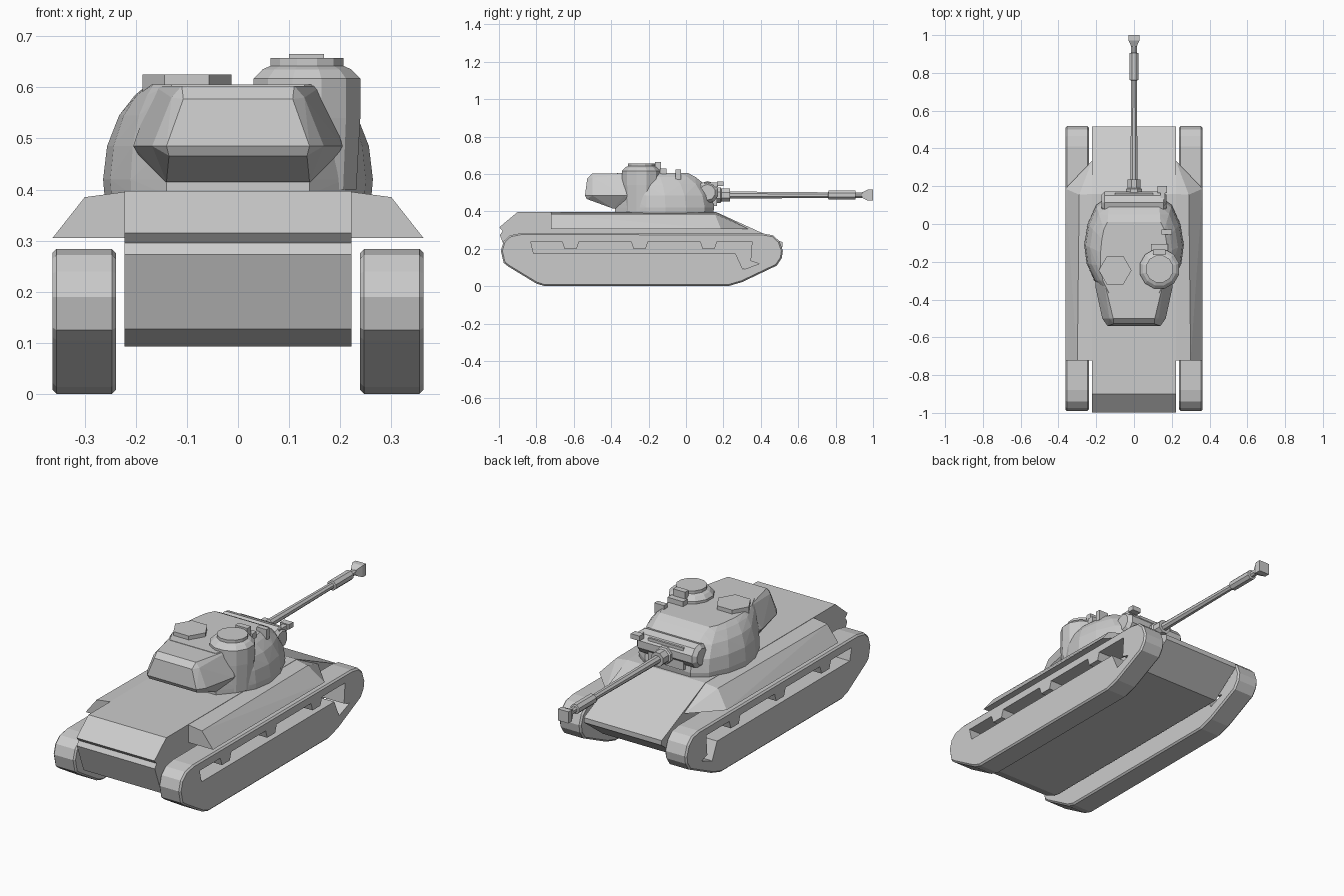
import bpy, bmesh, math
from mathutils import Matrix, Vector

if "Cube" in bpy.data.objects:
    bpy.data.objects.remove(bpy.data.objects["Cube"])


def finish(name, bm, mirror=False):
    bmesh.ops.recalc_face_normals(bm, faces=bm.faces)
    me = bpy.data.meshes.new(name)
    bm.to_mesh(me)
    bm.free()
    ob = bpy.data.objects.new(name, me)
    bpy.context.collection.objects.link(ob)
    if mirror:
        ob.modifiers.new("mirror", 'MIRROR')
    return ob


def prism(name, profile, x0, x1):
    """Side profile (y, z) extruded across x."""
    bm = bmesh.new()
    face = bm.faces.new([bm.verts.new((x0, y, z)) for y, z in profile])
    out = bmesh.ops.extrude_face_region(bm, geom=[face])
    moved = [g for g in out["geom"] if isinstance(g, bmesh.types.BMVert)]
    bmesh.ops.translate(bm, verts=moved, vec=(x1 - x0, 0, 0))
    return finish(name, bm)


def hull_of(name, pts, both_sides=False, mirror=False):
    """Convex solid through the points, optionally with their x-mirrored twins."""
    bm = bmesh.new()
    if both_sides:
        pts = pts + [(-x, y, z) for x, y, z in pts]
    for p in pts:
        bm.verts.new(p)
    bmesh.ops.convex_hull(bm, input=bm.verts)
    loose = [v for v in bm.verts if not v.link_faces]
    bmesh.ops.delete(bm, geom=loose, context='VERTS')
    bmesh.ops.dissolve_limit(bm, angle_limit=0.02, verts=bm.verts, edges=bm.edges)
    return finish(name, bm, mirror)


def lathe(name, profile, centre, axis, sides, turn=0.0):
    """Profile of (radius, distance along axis) turned round an axis."""
    rot = {'X': Matrix.Rotation(math.pi / 2, 3, 'Y'),
           'Y': Matrix.Rotation(-math.pi / 2, 3, 'X'),
           'Z': Matrix.Identity(3)}[axis]
    bm = bmesh.new()
    rings = []
    for r, d in profile:
        ring = []
        for i in range(sides):
            a = turn + 2 * math.pi * i / sides
            p = rot @ Vector((r * math.cos(a), r * math.sin(a), d))
            ring.append(bm.verts.new(p + Vector(centre)))
        rings.append(ring)
    for a, b in zip(rings, rings[1:]):
        for i in range(sides):
            j = (i + 1) % sides
            bm.faces.new((a[i], a[j], b[j], b[i]))
    bm.faces.new(rings[0])
    bm.faces.new(rings[-1])
    return finish(name, bm)


def box(name, x, y, z):
    return hull_of(name, [(a, b, c) for a in x for b in y for c in z])


# Tracks: bevelled plates with a long slot and hanging tabs
track = prism("track", [
    (-0.754, 0.0), (0.225, 0.0), (0.30, 0.022), (0.485, 0.11), (0.512, 0.15),
    (0.518, 0.19), (0.50, 0.24), (0.465, 0.272), (0.41, 0.282), (-0.88, 0.284),
    (-0.94, 0.272), (-0.975, 0.24), (-0.99, 0.19), (-0.975, 0.125),
    (-0.95, 0.105), (-0.80, 0.014)], 0.239, 0.363)
bev = track.modifiers.new("bevel", 'BEVEL')
bev.width = 0.008
bev.segments = 1
bev.limit_method = 'ANGLE'
bev.angle_limit = math.radians(60)
slot = [(-0.815, 0.175), (-0.83, 0.238)]
for c in (-0.617, -0.248, 0.121):
    slot += [(c - 0.045, 0.238), (c - 0.032, 0.198), (c + 0.032, 0.198), (c + 0.045, 0.238)]
slot += [(0.353, 0.238), (0.345, 0.135), (0.39, 0.12), (0.305, 0.088), (0.265, 0.175)]
cutter = prism("track_slot_cutter", slot, 0.2, 0.4)
cutter.hide_render = True
cutter.display_type = 'WIRE'
cut = track.modifiers.new("slot", 'BOOLEAN')
cut.operation = 'DIFFERENCE'
cut.solver = 'EXACT'
cut.object = cutter
track.modifiers.new("mirror", 'MIRROR')

# Hull body with stepped tail and long sloping nose plate
prism("hull", [
    (-0.86, 0.093), (-0.94, 0.127), (-0.995, 0.273), (-0.98, 0.295), (-0.998, 0.315),
    (-0.90, 0.397), (0.16, 0.397), (0.515, 0.235), (0.515, 0.21), (0.36, 0.093)],
    -0.222, 0.222)

# Side sponsons over the tracks
hull_of("sponson", [
    (0.21, -0.722, 0.305), (0.363, -0.722, 0.305), (0.30, -0.722, 0.385), (0.21, -0.722, 0.397),
    (0.21, 0.34, 0.305), (0.222, 0.335, 0.305), (0.363, 0.187, 0.305),
    (0.29, 0.155, 0.385), (0.21, 0.16, 0.397)], mirror=True)

# Turret: rounded plan shrinking to a flat roof
base = [(0.13, 0.15), (0.20, 0.10), (0.245, 0.0), (0.264, -0.11),
        (0.25, -0.21), (0.21, -0.30), (0.14, -0.38)]
roof = [(0.14, 0.01), (0.16, -0.03), (0.17, -0.08), (0.177, -0.15),
        (0.177, -0.22), (0.165, -0.30), (0.13, -0.37)]
levels = [(0.39, 0.03), (0.42, 0.0), (0.485, 0.09), (0.545, 0.36), (0.585, 0.72), (0.605, 1.0)]
hull_of("turret", [(a[0] + (b[0] - a[0]) * t, a[1] + (b[1] - a[1]) * t, z)
                   for z, t in levels for a, b in zip(base, roof)], both_sides=True)

# Rear turret overhang
hull_of("turret_bustle", [
    (0.14, -0.54, 0.485), (0.168, -0.50, 0.485), (0.205, -0.33, 0.485), (0.20, -0.25, 0.483),
    (0.107, -0.528, 0.577), (0.13, -0.50, 0.58), (0.11, -0.50, 0.603), (0.165, -0.27, 0.603),
    (0.135, -0.53, 0.466), (0.14, -0.39, 0.415), (0.16, -0.25, 0.41)], both_sides=True)

# Mantlet drum, gun collar and barrel
lathe("mantlet", [(0.042, -0.172), (0.06, -0.155), (0.06, 0.155), (0.042, 0.172)],
      (0, 0.115, 0.502), 'X', 10)
box("mantlet_block", (-0.1, 0.1), (0.05, 0.165), (0.43, 0.545))
lathe("gun_collar", [(0.045, 0.14), (0.045, 0.185), (0.037, 0.19), (0.037, 0.235)],
      (0, 0, 0.487), 'Y', 8, math.pi / 8)
lathe("gun_barrel", [(0.021, 0.2), (0.016, 0.76), (0.026, 0.762), (0.026, 0.905),
                     (0.016, 0.907), (0.016, 0.965)], (0, 0, 0.487), 'Y', 8, math.pi / 8)
lathe("muzzle_brake", [(0.02, 0.94), (0.042, 0.972), (0.042, 1.0)],
      (0, 0, 0.487), 'Y', 4, math.pi / 4)

# Commander's cupola on the right
lathe("cupola", [(0.10, 0.40), (0.108, 0.54), (0.108, 0.617), (0.09, 0.635),
                 (0.074, 0.642), (0.074, 0.657)], (0.135, -0.238, 0), 'Z', 12, math.pi / 12)
box("cupola_sight", (0.10, 0.168), (-0.165, -0.135), (0.61, 0.665))
box("cupola_sight_base", (0.09, 0.18), (-0.14, -0.105), (0.59, 0.63))

# Loader's hatch on the left
lathe("loader_hatch", [(0.087, 0.56), (0.087, 0.625)], (-0.1, -0.245, 0), 'Z', 6)

# Small roof and front fittings
box("roof_sight", (0.145, 0.20), (-0.055, -0.028), (0.57, 0.625))
box("front_lamp", (0.125, 0.175), (0.165, 0.20), (0.535, 0.56))
box("lamp_bracket", (0.14, 0.165), (0.10, 0.17), (0.53, 0.555))
